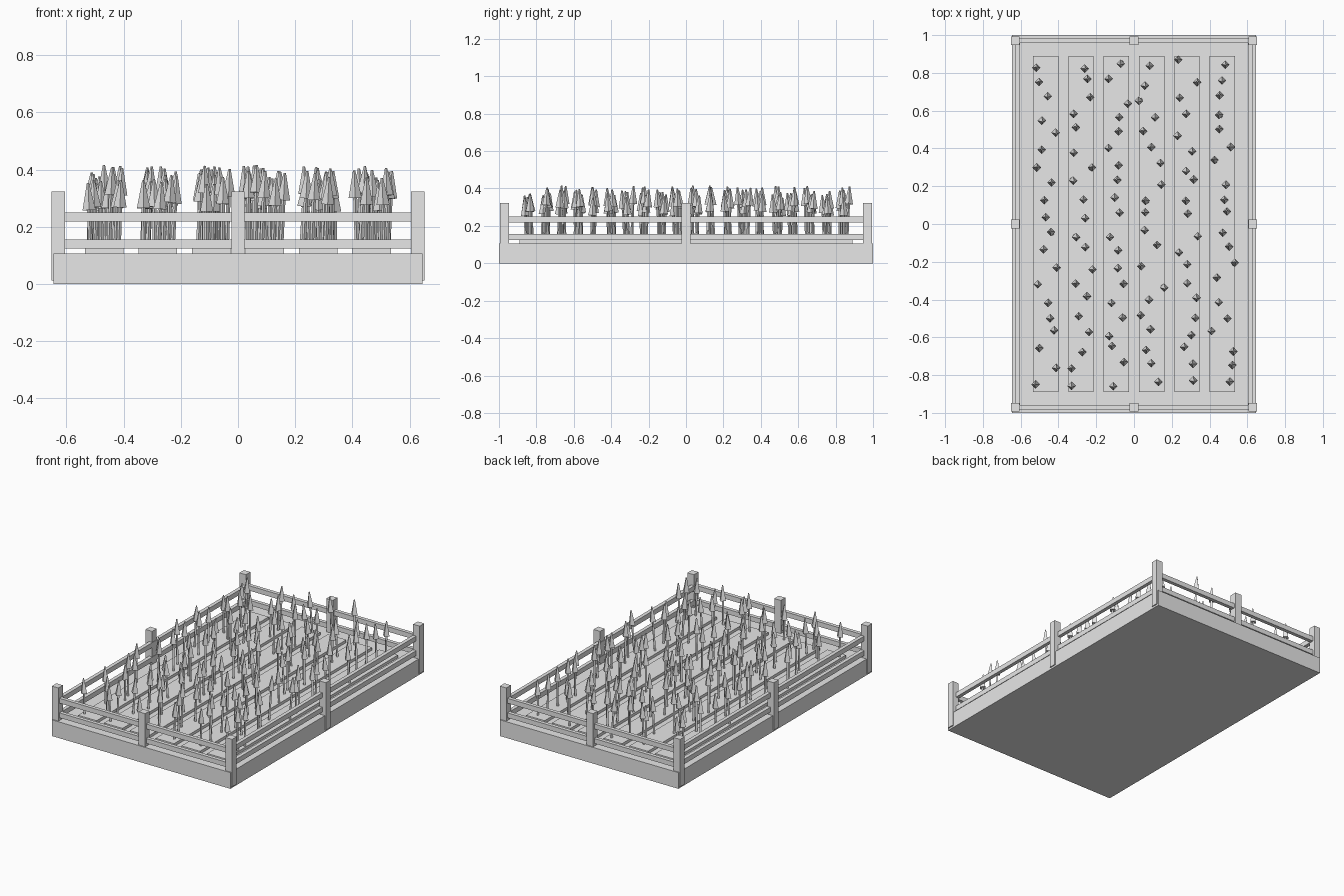
import bpy
import bmesh
import random
from mathutils import Matrix, Vector

default = bpy.data.objects.get("Cube")
if default:
    bpy.data.objects.remove(default, do_unlink=True)

random.seed(4)

# One plain grey for everything
GREY = (0.8, 0.8, 0.8, 1)
grey = bpy.data.materials.new("plain_grey")
grey.use_nodes = True
grey.diffuse_color = GREY
grey.node_tree.nodes["Principled BSDF"].inputs["Base Color"].default_value = GREY


def finish(name, bm):
    mesh = bpy.data.meshes.new(name)
    bm.to_mesh(mesh)
    bm.free()
    mesh.materials.append(grey)
    obj = bpy.data.objects.new(name, mesh)
    bpy.context.collection.objects.link(obj)
    return obj


def box(name, x, y, z):
    """Box from (low, high) pairs along each axis."""
    low, high = (Vector(corner) for corner in zip(x, y, z))
    bm = bmesh.new()
    place = Matrix.Translation((low + high) / 2) @ Matrix.Diagonal((*(high - low), 1))
    bmesh.ops.create_cube(bm, size=1, matrix=place)
    return finish(name, bm)


def around(centre, half):
    return (centre - half, centre + half)


def spike(bm, base_radius, tip_radius, bottom, top, place):
    """Four-sided tapered spike standing between two heights."""
    shift = Matrix.Translation((0, 0, (bottom + top) / 2))
    bmesh.ops.create_cone(bm, cap_ends=True, segments=4, radius1=base_radius,
                          radius2=tip_radius, depth=top - bottom, matrix=place @ shift)


# Ground slab
SLAB_TOP = 0.106
box("ground_slab", around(0, 0.645), around(0, 1), (0, SLAB_TOP))

# Fence posts at corners and middles of the sides
POST_X, POST_Y, POST_HALF = 0.629, 0.97, 0.0235
for i in (-1, 0, 1):
    for j in (-1, 0, 1):
        if i or j:
            box("fence_post", around(i * POST_X, POST_HALF),
                around(j * POST_Y, POST_HALF), (0.012, 0.323))

# Two rails along every side
RAIL_HALF = 0.012
for height in (0.14, 0.235):
    z = around(height, 0.016)
    for side in (-1, 1):
        box("end_rail", around(0, POST_X), around(side * POST_Y, RAIL_HALF), z)
        box("side_rail", around(side * 0.615, RAIL_HALF), around(0, POST_Y), z)

# Raised beds, each with a row of leaning plants
ROWS, PLANTS = 6, 20
BED_TOP = 0.124
for row in range(ROWS):
    x = (row - (ROWS - 1) / 2) * 0.187
    box("planting_bed", around(x, 0.067), around(0, 0.89), (0.09, BED_TOP))

    stalks, heads = bmesh.new(), bmesh.new()
    for n in range(PLANTS):
        y = (n - (PLANTS - 1) / 2) * 0.0885 + random.uniform(-0.02, 0.02)
        root = Vector((x + random.uniform(-0.06, 0.06), y, BED_TOP))
        lean = Matrix.Rotation(random.uniform(-0.06, 0.06), 4, "X") \
            @ Matrix.Rotation(random.uniform(-0.06, 0.06), 4, "Y")
        place = Matrix.Translation(root) @ lean
        tip = random.uniform(0.225, 0.292)
        neck = tip - 0.095
        spike(stalks, 0.008, 0.007, -0.01, neck + 0.01, place)
        spike(heads, 0.023, 0.004, neck, tip, place)
    finish("plant_stalks", stalks)
    finish("plant_heads", heads)
